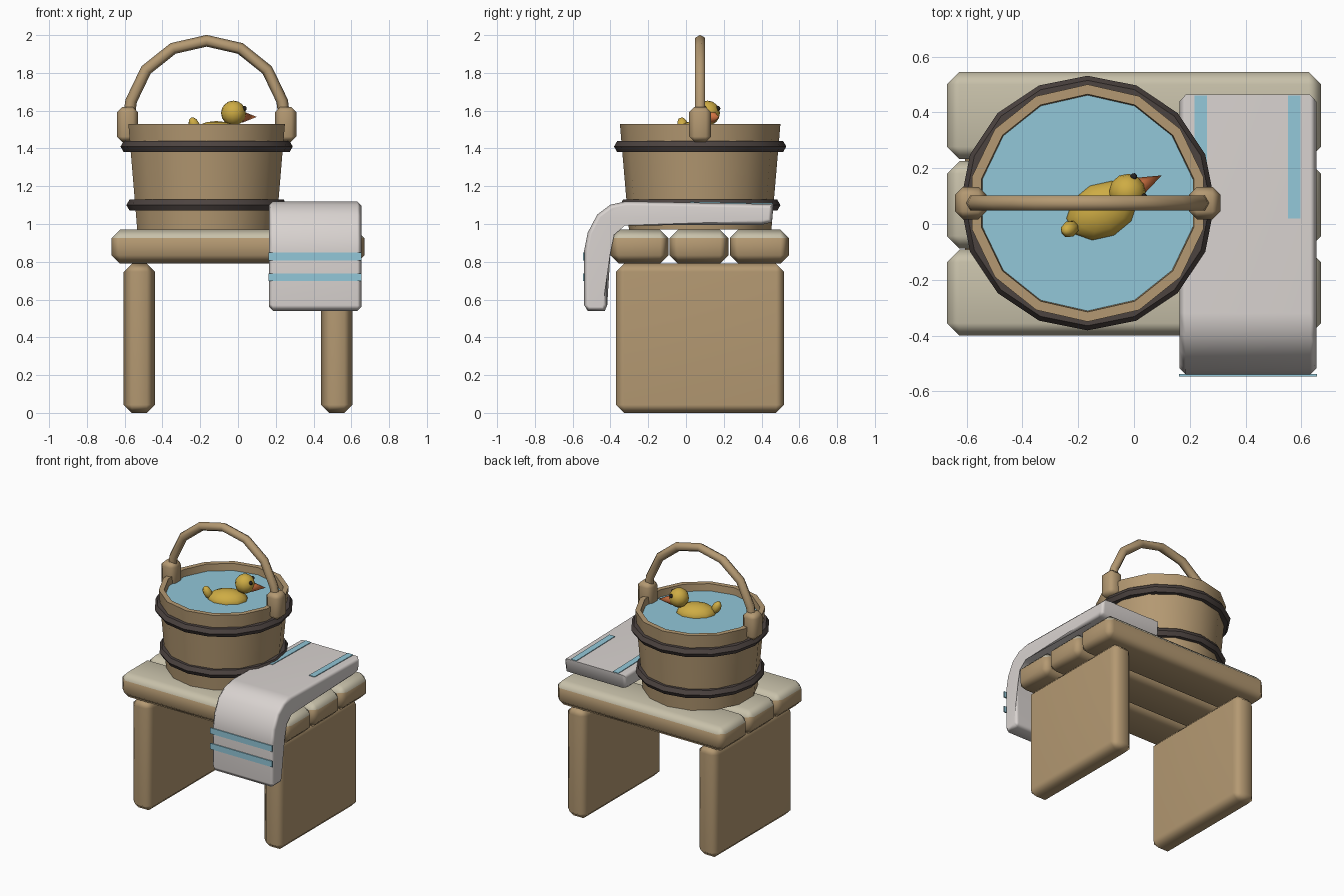
import bpy, bmesh, math
from mathutils import Matrix, Vector

if "Cube" in bpy.data.objects:
    bpy.data.objects.remove(bpy.data.objects["Cube"])


def material(name, rgb):
    m = bpy.data.materials.new(name)
    lin = [((c / 255 + 0.055) / 1.055) ** 2.4 for c in rgb]
    m.diffuse_color = (*lin, 1)
    m.use_nodes = True
    m.node_tree.nodes["Principled BSDF"].inputs["Base Color"].default_value = m.diffuse_color
    return m


WOOD = material("wood", (180, 153, 114))
PALE = material("pale wood", (200, 193, 170))
IRON = material("dark iron", (76, 67, 64))
WATER = material("water blue", (146, 199, 216))
CLOTH = material("towel white", (217, 211, 208))
YELLOW = material("duck yellow", (206, 172, 68))
ORANGE = material("beak orange", (210, 116, 66))
BLACK = material("eye black", (35, 33, 32))


def finish(bm, name, mat, angle=50, matrix=Matrix()):
    bmesh.ops.recalc_face_normals(bm, faces=bm.faces)
    me = bpy.data.meshes.new(name)
    bm.to_mesh(me)
    bm.free()
    me.materials.append(mat)
    ob = bpy.data.objects.new(name, me)
    bpy.context.collection.objects.link(ob)
    ob.matrix_world = matrix
    bpy.ops.object.select_all(action='DESELECT')
    ob.select_set(True)
    bpy.context.view_layer.objects.active = ob
    bpy.ops.object.shade_smooth_by_angle(angle=math.radians(angle))
    return ob


def box(name, lo, hi, mat, bevel=0.0):
    lo, hi = Vector(lo), Vector(hi)
    bm = bmesh.new()
    bmesh.ops.create_cube(bm, size=1)
    bmesh.ops.scale(bm, vec=hi - lo, verts=bm.verts)
    if bevel:
        bmesh.ops.bevel(bm, geom=bm.edges[:], offset=bevel, segments=1, affect='EDGES')
    ob = finish(bm, name, mat, matrix=Matrix.Translation((lo + hi) / 2))
    if bevel:
        ob.modifiers.new("weighted normals", 'WEIGHTED_NORMAL').keep_sharp = True
    return ob


def bridge(bm, rings, closed=False):
    """Join equal-length vertex rings with quads."""
    n = len(rings[0])
    for i in range(len(rings) - (0 if closed else 1)):
        a, b = rings[i], rings[(i + 1) % len(rings)]
        for j in range(n):
            k = (j + 1) % n
            bm.faces.new((a[j], a[k], b[k], b[j]))


def lathe(name, profile, sides, mat, matrix, loop=False):
    bm = bmesh.new()
    rings = []
    for r, z in profile:
        angs = [math.pi / 2 + 2 * math.pi * j / sides for j in range(sides)]
        rings.append([bm.verts.new((r * math.cos(a), r * math.sin(a), z)) for a in angs])
    bridge(bm, rings, loop)
    if not loop:
        bm.faces.new(rings[0])
        if len(rings) > 1:
            bm.faces.new(rings[-1])
    return finish(bm, name, mat, 40, matrix)


def ball(name, size, mat, matrix, u=12, v=8):
    bm = bmesh.new()
    bmesh.ops.create_uvsphere(bm, u_segments=u, v_segments=v, radius=1)
    bmesh.ops.scale(bm, vec=size, verts=bm.verts)
    return finish(bm, name, mat, 60, matrix)


# Stool: three planks with pale upper faces, two slab legs
for i, (y0, y1) in enumerate([(-0.40, -0.092), (-0.088, 0.225), (0.232, 0.545)]):
    plank = box(f"seat_plank_{i + 1}", (-0.67, y0, 0.79), (0.67, y1, 0.97), WOOD, 0.045)
    plank.data.materials.append(PALE)
    for p in plank.data.polygons:
        if p.normal.z > 0.5:
            p.material_index = 1
for side, x in (("left", -0.5225), ("right", 0.5225)):
    box(f"{side}_leg", (x - 0.0825, -0.37, 0), (x + 0.0825, 0.52, 0.79), WOOD, 0.043)

# Bucket, water and iron hoops
BX, BY = -0.166, 0.075
at_bucket = Matrix.Translation((BX, BY, 0))
lathe("bucket", [(0.377, 0.97), (0.425, 1.53), (0.39, 1.53), (0.355, 1.05)], 14, WOOD, at_bucket)
lathe("water", [(0.387, 1.48)], 14, WATER, at_bucket)
for name, r, z in (("upper_hoop", 0.423, 1.41), ("lower_hoop", 0.392, 1.10)):
    section = [(r + 0.033 * math.cos(k * math.pi / 3), z + 0.033 * math.sin(k * math.pi / 3))
               for k in range(6)]
    lathe(name, section, 16, IRON, at_bucket, loop=True)

# Handle: hexagonal bar swept over an arc, ending in two lugs
bm = bmesh.new()
step = 2 * math.pi / 14
path = [(math.pi / 2 + k * step, 0.41) for k in range(-3, 4)]
stations = [(r * math.cos(a), 1.56 + r * math.sin(a), a) for a, r in path]
stations = [(0.415, 1.54, 0)] + stations + [(-0.415, 1.54, math.pi)]
rings = []
for x, z, a in stations:
    ring = []
    for k in range(6):
        t = k * math.pi / 3
        d = 0.031 * math.cos(t)
        ring.append(bm.verts.new((x + d * math.cos(a), 0.031 * math.sin(t), z + d * math.sin(a))))
    rings.append(ring)
bridge(bm, rings)
bm.faces.new(rings[0])
bm.faces.new(rings[-1])
finish(bm, "handle", WOOD, 65, at_bucket)
for side, s in (("left", -1), ("right", 1)):
    x = BX + s * 0.419
    box(f"{side}_lug", (x - 0.056, BY - 0.058, 1.435), (x + 0.056, BY + 0.058, 1.62), WOOD, 0.028)

# Towel: side profile (y, z) extruded across x, draped over the front edge
profile = [(0.463, 1.105), (-0.32, 1.12), (-0.40, 1.102), (-0.47, 1.05), (-0.52, 0.955),
           (-0.539, 0.86), (-0.539, 0.57), (-0.52, 0.54), (-0.43, 0.54), (-0.417, 0.57),
           (-0.422, 0.85), (-0.40, 0.955), (-0.33, 1.015), (0.40, 0.995), (0.455, 1.01)]
bm = bmesh.new()
rings = [[bm.verts.new((x, y, z)) for y, z in profile] for x in (0.163, 0.653)]
bridge(bm, rings)
caps = [bm.faces.new(r) for r in rings]
rim = list({e for f in caps for e in f.edges})
bmesh.ops.bevel(bm, geom=rim, offset=0.022, segments=1, affect='EDGES')
towel = finish(bm, "towel", CLOTH)
towel.modifiers.new("weighted normals", 'WEIGHTED_NORMAL').keep_sharp = True

# Towel stripes: two on the hanging front, two on the top
for i, z in enumerate((0.829, 0.718)):
    box(f"front_stripe_{i + 1}", (0.161, -0.546, z - 0.021), (0.655, -0.537, z + 0.021), WATER)
for i, x in enumerate((0.239, 0.574)):
    stripe = box(f"top_stripe_{i + 1}", (x - 0.022, 0.02, 1.106), (x + 0.022, 0.46, 1.114), WATER)
    stripe.rotation_euler.x = -math.atan2(0.015, 0.78)

# Toy duck floating in the water, turned towards the back right
turn = Matrix.Rotation(math.radians(26), 4, 'Z')
head = Matrix.Translation((-0.024, 0.114, 1.587)) @ turn
ball("duck_body", (0.135, 0.1, 0.07), YELLOW, Matrix.Translation((-0.115, 0.048, 1.475)) @ turn, 10, 8)
ball("duck_head", (0.066, 0.066, 0.066), YELLOW, head)
tail_tilt = Matrix.Rotation(math.radians(-25), 4, 'Y')
ball("duck_tail", (0.03, 0.03, 0.047), YELLOW,
     Matrix.Translation((-0.23, -0.018, 1.52)) @ turn @ tail_tilt, 8, 6)
for side, s in (("left", 1), ("right", -1)):
    ball(f"{side}_eye", (0.013, 0.013, 0.013), BLACK,
         head @ Matrix.Translation((0.045, s * 0.04, 0.025)), 8, 6)
bm = bmesh.new()
bmesh.ops.create_cone(bm, cap_ends=True, segments=6, radius1=0.034, radius2=0, depth=0.09)
finish(bm, "beak", ORANGE, 60,
       head @ Matrix.Translation((0.092, 0, -0.02)) @ Matrix.Rotation(math.pi / 2, 4, 'Y'))
